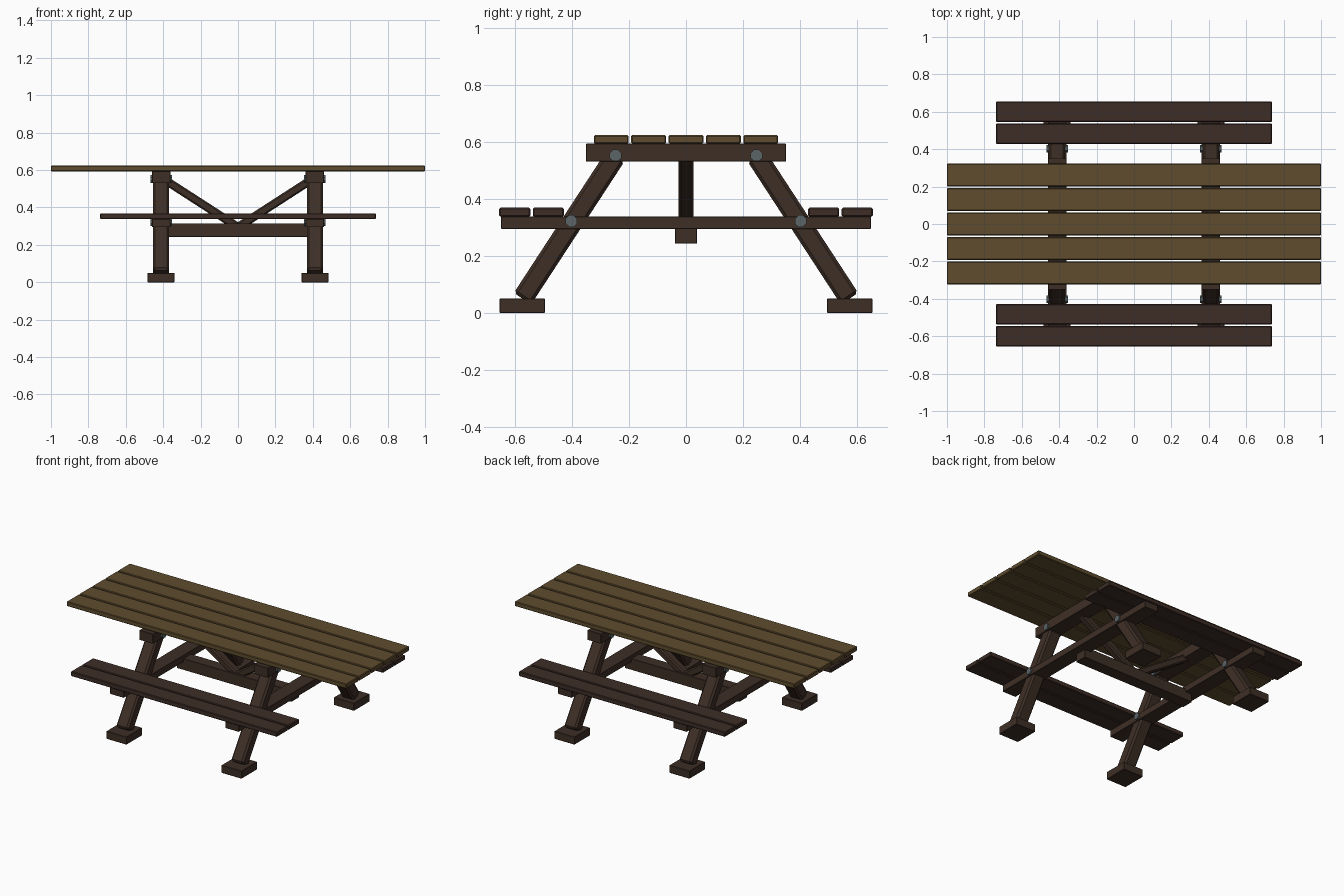
import bpy, math
from mathutils import Vector, Matrix

if "Cube" in bpy.data.objects:
    bpy.data.objects.remove(bpy.data.objects["Cube"])


def material(name, rgb):
    m = bpy.data.materials.new(name)
    m.diffuse_color = (*rgb, 1)
    m.use_nodes = True
    m.node_tree.nodes["Principled BSDF"].inputs["Base Color"].default_value = m.diffuse_color
    return m


top_wood = material("olive wood", (0.114, 0.073, 0.027))
dark_wood = material("dark brown wood", (0.048, 0.028, 0.019))
seat_wood = material("reddish brown wood", (0.048, 0.027, 0.020))
metal = material("grey metal", (0.105, 0.130, 0.135))


def finish(ob, name, mat, bevel=0.0):
    ob.name = name
    ob.data.materials.append(mat)
    if bevel:
        b = ob.modifiers.new("bevel", 'BEVEL')
        b.width = bevel
        b.segments = 1
    return ob


def box(name, centre, size, mat, bevel=0.0):
    bpy.ops.mesh.primitive_cube_add(size=1)
    ob = bpy.context.object
    ob.data.transform(Matrix.Diagonal((*size, 1)))
    ob.location = centre
    return finish(ob, name, mat, bevel)


def strut(name, a, b, axis, wide, thick, mat, bevel):
    """Square-cut bar from a to b; 'wide' is measured along the given axis."""
    a, b = Vector(a), Vector(b)
    z = (b - a).normalized()
    x = Vector(axis)
    y = z.cross(x)
    ob = box(name, (0, 0, 0), (wide, thick, (b - a).length), mat, bevel)
    rot = Matrix((x, y, z)).transposed().to_4x4()
    ob.data.transform(rot)
    ob.location = (a + b) / 2
    return ob


# table top planks
for i in range(5):
    box("table_plank", (0, (i - 2) * 0.131, 0.608), (2, 0.122, 0.030), top_wood, 0.004)

# bench seats, two planks each side
for s in (-1, 1):
    for y in (0.4825, 0.600):
        box("seat_plank", (0, s * y, 0.353), (1.474, 0.109, 0.031), seat_wood, 0.004)

# the two end frames
for sx in (-1, 1):
    x = sx * 0.411
    box("top_cross_beam", (x, 0, 0.5615), (0.098, 0.702, 0.063), dark_wood, 0.002)
    box("seat_cross_beam", (x, 0, 0.316), (0.098, 1.298, 0.043), dark_wood, 0.002)
    for sy in (-1, 1):
        strut("leg", (x, sy * 0.573, 0.05), (x, sy * 0.246, 0.551),
              (1, 0, 0), 0.086, 0.073, dark_wood, 0.011)
        box("foot", (x, sy * 0.574, 0.025), (0.144, 0.159, 0.05), dark_wood, 0.002)
        # bolts through the leg joints
        for y, z in ((0.247, 0.552), (0.402, 0.322)):
            bpy.ops.mesh.primitive_cylinder_add(
                vertices=8, radius=0.022, depth=0.116, location=(x, sy * y, z),
                rotation=(0, math.pi / 2, 0))
            ob = bpy.context.object
            ob.data.transform(Matrix.Rotation(math.pi / 8, 4, 'Z'))
            finish(ob, "bolt", metal)
    # diagonal brace down to the middle of the stretcher
    strut("brace", (sx * 0.005, 0, 0.298), (sx * 0.411, 0, 0.560),
          (0, 1, 0), 0.052, 0.045, dark_wood, 0.008)

# long stretcher between the frames
box("stretcher", (0, 0, 0.279), (0.82, 0.078, 0.073), dark_wood, 0.002)
